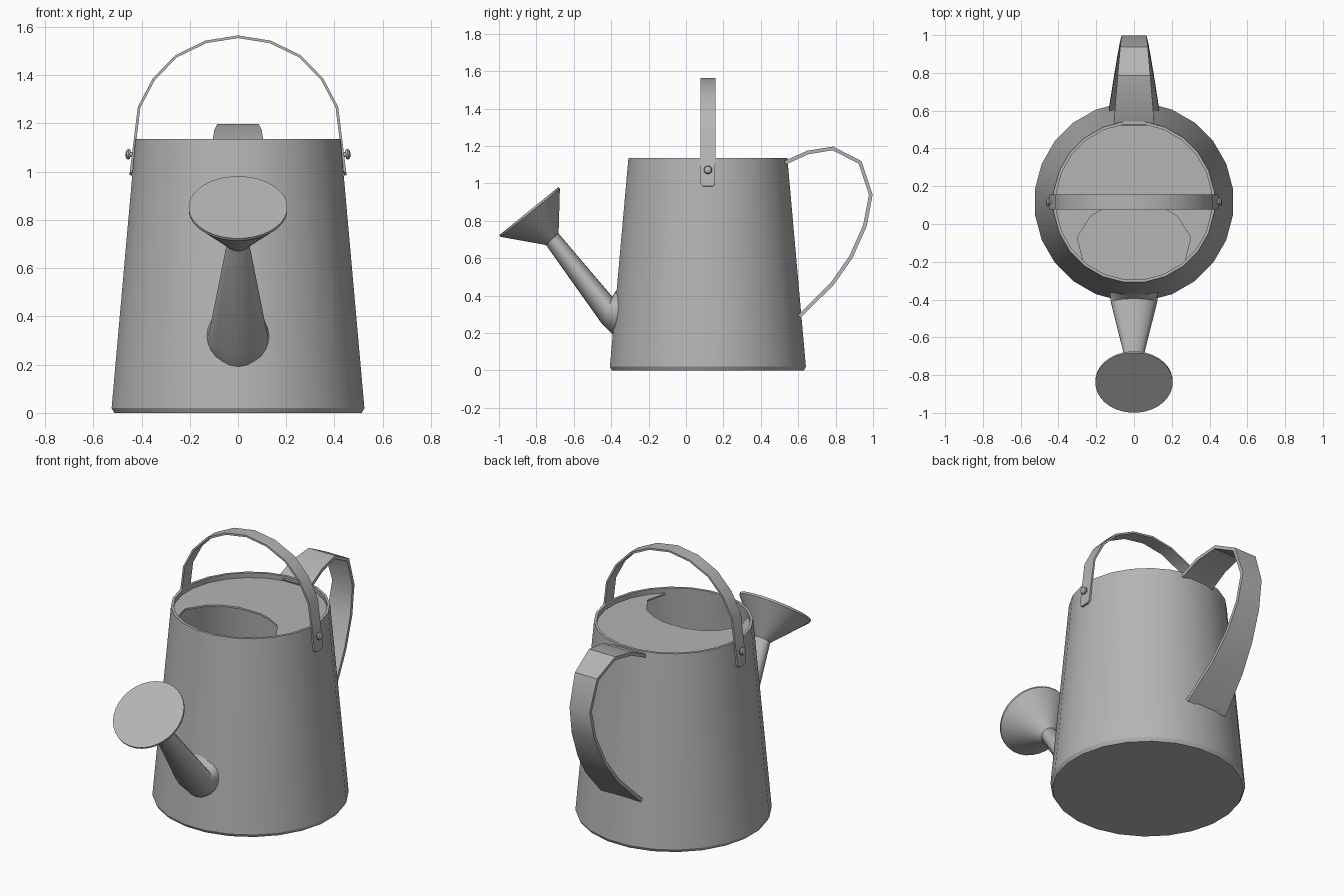
import bpy, bmesh, math
from mathutils import Vector

if "Cube" in bpy.data.objects:
    bpy.data.objects.remove(bpy.data.objects["Cube"])

grey = bpy.data.materials.new("grey metal")
grey.diffuse_color = (0.46, 0.46, 0.46, 1)
grey.use_nodes = True
grey.node_tree.nodes["Principled BSDF"].inputs["Base Color"].default_value = grey.diffuse_color
CY = 0.117  # y of the can's axis


def finish(name, bm, smooth=30):
    bmesh.ops.recalc_face_normals(bm, faces=bm.faces)
    me = bpy.data.meshes.new(name)
    bm.to_mesh(me)
    bm.free()
    me.materials.append(grey)
    ob = bpy.data.objects.new(name, me)
    bpy.context.collection.objects.link(ob)
    bpy.ops.object.select_all(action='DESELECT')
    ob.select_set(True)
    bpy.context.view_layer.objects.active = ob
    bpy.ops.object.shade_smooth_by_angle(angle=math.radians(smooth))
    return ob


def skin(name, rings):
    """Closed solid through a series of equal-sized point rings."""
    bm = bmesh.new()
    vs = [[bm.verts.new(p) for p in r] for r in rings]
    n = len(vs[0])
    for a, b in zip(vs, vs[1:]):
        for i in range(n):
            j = (i + 1) % n
            bm.faces.new((a[i], a[j], b[j], b[i]))
    bm.faces.new(vs[0])
    bm.faces.new(vs[-1])
    return finish(name, bm)


def lathe(name, origin, axis, profile, n):
    """Turn (distance, radius) pairs about an axis lying in the yz or xz plane."""
    o, d = Vector(origin), Vector(axis).normalized()
    u = Vector((1, 0, 0)) if abs(d.x) < 0.5 else Vector((0, 1, 0))
    v = d.cross(u)
    rings = []
    for t, r in profile:
        r /= math.cos(math.pi / n)
        angs = [2 * math.pi * (i + 0.5) / n for i in range(n)]
        rings.append([o + d * t + u * r * math.cos(a) + v * r * math.sin(a) for a in angs])
    return skin(name, rings)


def strap(name, path, thick, place):
    """Flat band along (u, z, half width) points; place maps (u, z, side) to 3D."""
    rings = []
    for i, (u, z, w) in enumerate(path):
        p, q = path[max(i - 1, 0)], path[min(i + 1, len(path) - 1)]
        t = Vector((q[0] - p[0], q[1] - p[1])).normalized() * thick / 2
        nu, nz = -t.y, t.x
        rings.append([place(u + s * nu, z + s * nz, e * w)
                      for s, e in ((1, 1), (1, -1), (-1, -1), (-1, 1))])
    return skin(name, rings)


# hollow tapered can
lathe("can_body", (0, CY, 0), (0, 0, 1),
      [(0, 0.513), (0.02, 0.524), (1.135, 0.425), (1.135, 0.41), (0.02, 0.505)], 24)

# partial lid just below the rim, with an opening at the front
half = [(0.27, -0.19), (0.3, -0.07), (0.23, 0.04), (0.155, 0.085), (0.07, 0.113)]
opening = [(-x, y) for x, y in half] + half[::-1]
arc = [math.radians(-48.7 + 277.4 * i / 24) for i in range(25)]
outline = [(0.418 * math.cos(a), CY + 0.418 * math.sin(a)) for a in arc] + opening
bm = bmesh.new()
face = bm.faces.new([bm.verts.new((x, y, 1.105)) for x, y in outline])
ext = bmesh.ops.extrude_face_region(bm, geom=[face], use_keep_orig=True)
bmesh.ops.translate(bm, vec=(0, 0, -0.01),
                    verts=[g for g in ext["geom"] if isinstance(g, bmesh.types.BMVert)])
finish("lid_plate", bm)

# carrying handle arching over the top
side = [(0.445, 0.985, 0.026), (0.443, 0.998, 0.039), (0.410, 1.267, 0.04),
        (0.349, 1.383, 0.04), (0.257, 1.478, 0.04), (0.133, 1.538, 0.04)]
arch = [(-u, z, w) for u, z, w in side] + [(0, 1.559, 0.04)] + side[::-1]
strap("top_handle", arch, 0.011, lambda u, z, s: Vector((u, CY + s, z)))

# rivets
for s, label in ((-1, "left"), (1, "right")):
    lathe("rivet_" + label, (s * 0.425, CY, 1.07), (s, 0, 0.08),
          [(0, 0.011), (0.022, 0.011), (0.022, 0.02), (0.03, 0.022),
           (0.037, 0.018), (0.041, 0.009)], 12)

# back handle, narrow in the middle and wide at the ends
back = [(0.525, 1.108, 0.107), (0.65, 1.165, 0.098), (0.785, 1.187, 0.086),
        (0.930, 1.113, 0.073), (0.988, 0.94, 0.066), (0.957, 0.775, 0.074),
        (0.882, 0.607, 0.088), (0.783, 0.465, 0.105), (0.605, 0.288, 0.133)]
strap("back_handle", back, 0.02, lambda u, z, s: Vector((s, u, z)))

# spout: base follows the can, then tapers; each ring is lower point, upper point, half width
rings = []
for (y0, z0), (y1, z1), w, bend in (((-0.385, 0.185), (-0.355, 0.455), 0.13, 1.1),
                                    ((-0.45, 0.25), (-0.395, 0.395), 0.122, 0.3),
                                    ((-0.755, 0.68), (-0.685, 0.737), 0.045, 0)):
    ring = []
    for i in range(24):
        a = 2 * math.pi * i / 24
        x, k = w * math.cos(a), 0.5 + 0.5 * math.sin(a)
        ring.append(Vector((x, y0 + (y1 - y0) * k + bend * x * x, z0 + (z1 - z0) * k)))
    rings.append(ring)
skin("spout", rings)

# sprinkler rose
lathe("sprinkler_rose", (-0.714, 0, 0) and (0, -0.714, 0.697), (0, -0.63, 0.775),
      [(0, 0.042), (0.188, 0.204), (0.2, 0.204)], 32)
